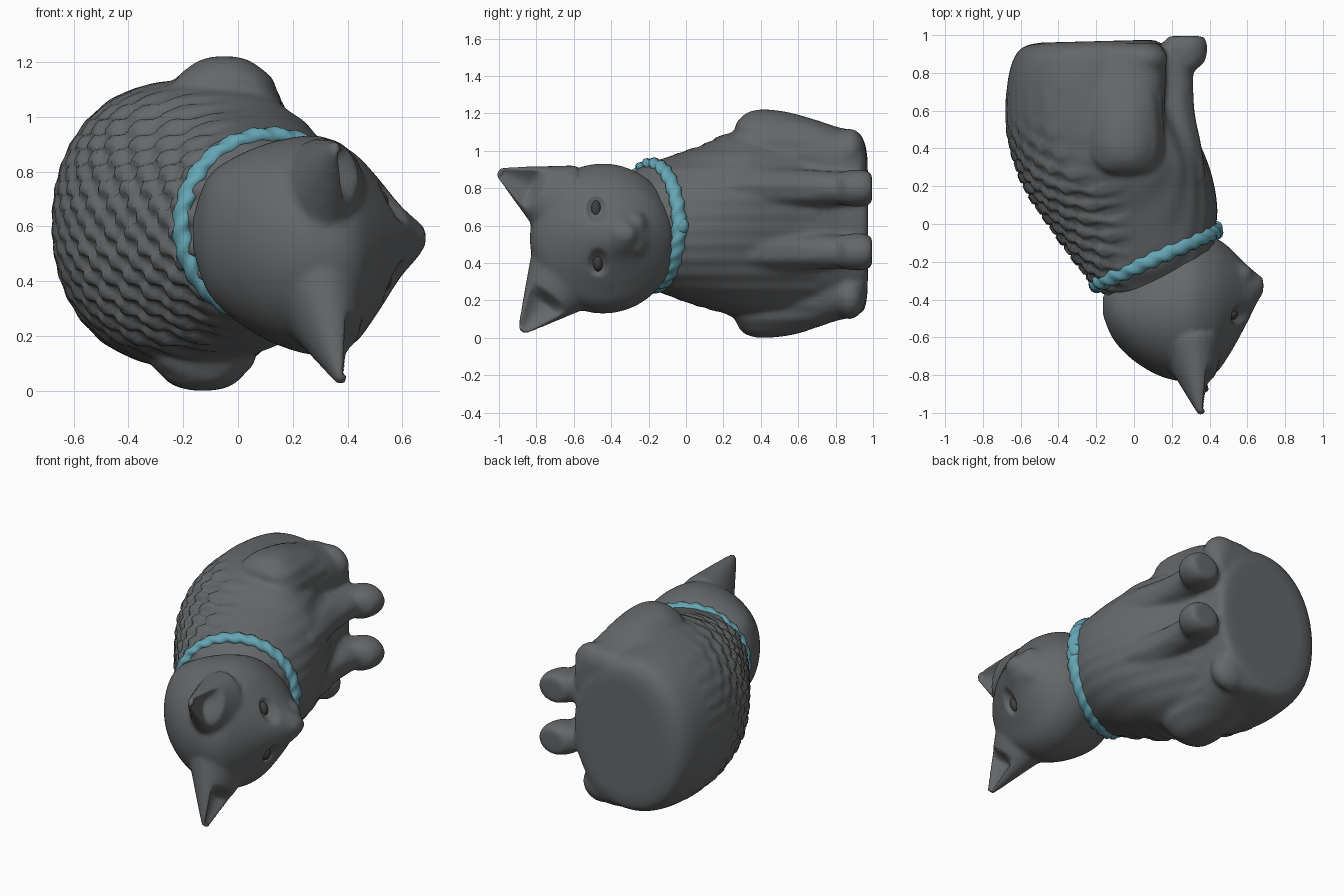
import bpy, bmesh, math
from mathutils import Vector, Matrix

if "Cube" in bpy.data.objects:
    bpy.data.objects.remove(bpy.data.objects["Cube"])

# The seated cat lies along the ground: its "up" is -y, it looks toward +x, z is its left/right.


def material(name, col):
    m = bpy.data.materials.new(name)
    m.diffuse_color = (*col, 1)
    m.use_nodes = True
    m.node_tree.nodes["Principled BSDF"].inputs["Base Color"].default_value = m.diffuse_color
    return m


FUR = material("charcoal", (0.13, 0.135, 0.14))
DARK = material("dark_eye", (0.05, 0.05, 0.05))
BLUE = material("blue", (0.13, 0.38, 0.46))


def clamp(v, lo=0.0, hi=1.0):
    return max(lo, min(hi, v))


def catmull(rows, steps=5):
    out = []
    for i in range(len(rows) - 1):
        p = [rows[int(clamp(i + k, 0, len(rows) - 1))] for k in (-1, 0, 1, 2)]
        for s in range(steps):
            t = s / steps
            out.append([0.5 * (2 * b + (c - a) * t + (2 * a - 5 * b + 4 * c - d) * t * t
                               + (3 * b - a - 3 * c + d) * t ** 3) for a, b, c, d in zip(*p)])
    return out + [list(rows[-1])]


def loft(bm, rows, n=40, power=2.0):
    """Each row: two opposite (x, y) points of an oval ring, then its z range."""
    rings = []
    for ax, ay, bx, by, z1, z2 in catmull(rows):
        ring = []
        for k in range(n):
            t = 2 * math.pi * k / n
            c = math.copysign(abs(math.cos(t)) ** (2 / power), math.cos(t))
            s = math.copysign(abs(math.sin(t)) ** (2 / power), math.sin(t))
            ring.append(bm.verts.new(((ax + bx) / 2 + c * (bx - ax) / 2,
                                      (ay + by) / 2 + c * (by - ay) / 2,
                                      (z1 + z2) / 2 + s * (z2 - z1) / 2)))
        rings.append(ring)
    faces = [bm.faces.new(rings[0]), bm.faces.new(rings[-1][::-1])]
    for a, b in zip(rings, rings[1:]):
        for k in range(n):
            j = (k + 1) % n
            faces.append(bm.faces.new((a[k], b[k], b[j], a[j])))
    bmesh.ops.recalc_face_normals(bm, faces=faces)


def ball(bm, centre, radii):
    m = Matrix.Translation(centre) @ Matrix.Diagonal((*radii, 1))
    bmesh.ops.create_uvsphere(bm, u_segments=24, v_segments=14, radius=1, matrix=m)


def cone(bm, base, tip, r1, r2, flat):
    base, tip = Vector(base), Vector(tip)
    d = tip - base
    m = (Matrix.Translation((base + tip) / 2) @ Matrix.Diagonal((flat, 1, 1, 1))
         @ d.to_track_quat('Z', 'Y').to_matrix().to_4x4())
    bmesh.ops.create_cone(bm, cap_ends=True, segments=28, radius1=r1, radius2=r2,
                          depth=d.length, matrix=m)


def finish(bm, name, mat):
    me = bpy.data.meshes.new(name)
    bm.to_mesh(me)
    bm.free()
    ob = bpy.data.objects.new(name, me)
    bpy.context.collection.objects.link(ob)
    me.materials.append(mat)
    me.shade_smooth()
    return ob


def fuse(ob, voxel, smooth):
    """Melt the pieces into one skin; return copies of its points and normals."""
    r = ob.modifiers.new("fuse", 'REMESH')
    r.mode, r.voxel_size = 'VOXEL', voxel
    s = ob.modifiers.new("soften", 'SMOOTH')
    s.factor, s.iterations = 0.5, smooth
    bpy.context.view_layer.objects.active = ob
    for m in list(ob.modifiers):
        bpy.ops.object.modifier_apply(modifier=m.name)
    ob.data.shade_smooth()
    return [(v.co.copy(), v.normal.copy()) for v in ob.data.vertices]


def move_points(ob, points):
    ob.data.vertices.foreach_set("co", [c for p in points for c in p])
    ob.data.update()


# Torso, from neck to seat
bm = bmesh.new()
loft(bm, [(-0.05, -0.45, 0.42, -0.24, 0.33, 0.81), (-0.20, -0.33, 0.43, -0.05, 0.27, 0.93),
          (-0.33, -0.17, 0.44, 0.08, 0.21, 0.98), (-0.45, 0.00, 0.42, 0.22, 0.16, 1.04),
          (-0.58, 0.20, 0.38, 0.35, 0.11, 1.11), (-0.66, 0.42, 0.31, 0.50, 0.09, 1.13),
          (-0.68, 0.60, 0.24, 0.64, 0.09, 1.13), (-0.665, 0.78, 0.18, 0.80, 0.10, 1.12),
          (-0.63, 0.89, 0.15, 0.92, 0.12, 1.10), (-0.58, 0.94, 0.13, 0.965, 0.15, 1.05),
          (-0.50, 0.96, 0.08, 0.975, 0.22, 0.98)], n=64, power=2.15)

# Haunches with tucked hind paws
for side in (0, 1):
    rows = []
    for y, x0, x1, top in ((0.26, -0.13, 0.03, 1.10), (0.29, -0.22, 0.12, 1.18),
                           (0.40, -0.26, 0.16, 1.22), (0.60, -0.26, 0.16, 1.195),
                           (0.80, -0.25, 0.17, 1.13), (0.92, -0.22, 0.16, 1.10),
                           (0.96, -0.18, 0.12, 1.03)):
        z1, z2 = 0.76, top
        if side:
            z1, z2, x0, x1 = 1.22 - top, 0.46, x0 - 0.08, x1 - 0.08
        rows.append((x0, y, x1, y, z1, z2))
    loft(bm, rows, power=2.3)
    ball(bm, (0.05 - 0.06 * side, 0.875, 0.22 if side else 1.0), (0.13, 0.085, 0.12))

# Front legs and paws
for z in (0.46, 0.80):
    loft(bm, [(0.10, 0.15, 0.38, 0.25, z - 0.10, z + 0.10),
              (0.10, 0.40, 0.355, 0.42, z - 0.11, z + 0.11),
              (0.10, 0.60, 0.32, 0.60, z - 0.10, z + 0.10),
              (0.11, 0.80, 0.315, 0.80, z - 0.09, z + 0.09),
              (0.13, 0.95, 0.33, 0.95, z - 0.09, z + 0.09)])
    loft(bm, [(0.20, 0.82, 0.33, 0.82, z - 0.08, z + 0.08),
              (0.16, 0.86, 0.375, 0.86, z - 0.095, z + 0.095),
              (0.15, 0.94, 0.39, 0.94, z - 0.10, z + 0.10),
              (0.18, 0.995, 0.37, 0.995, z - 0.08, z + 0.08)])
body = finish(bm, "body", FUR)

# Tufted coat down the back, fading on flanks and seat
points = []
for co, normal in fuse(body, 0.017, 5):
    x, y, z = co
    fade = clamp(-x / 0.2) * clamp((0.6 - y) / 0.4)
    fade *= clamp((0.52 - abs(z - 0.61)) / 0.12, 0.15)
    wave = math.sin(2 * math.pi * z / 0.11) * math.sin(2 * math.pi * (y - 0.3 * x) / 0.13)
    ridge = math.sin(2 * math.pi * z / 0.08) * (0.002 if y < 0.7 else 0)
    points.append(co + normal * (clamp(wave * 1.5, -0.6, 0.6) * 0.02 * fade + ridge))
move_points(body, points)

# Head, lofted from the nape to the nose
bm = bmesh.new()
loft(bm, [(-0.165, -0.48, -0.165, -0.38, 0.52, 0.63), (-0.11, -0.61, -0.11, -0.31, 0.36, 0.78),
          (0.00, -0.725, 0.00, -0.20, 0.25, 0.86), (0.15, -0.81, 0.15, -0.10, 0.165, 0.915),
          (0.30, -0.835, 0.30, -0.05, 0.13, 0.93), (0.42, -0.80, 0.42, -0.07, 0.17, 0.87),
          (0.50, -0.70, 0.50, -0.12, 0.27, 0.79), (0.59, -0.54, 0.59, -0.21, 0.41, 0.68),
          (0.65, -0.42, 0.65, -0.26, 0.48, 0.625),
          (0.685, -0.365, 0.685, -0.285, 0.53, 0.59)], n=48)
EARS = ((Vector((0.31, -0.68, 0.73)), Vector((0.365, -1.005, 0.89))),
        (Vector((0.31, -0.66, 0.31)), Vector((0.39, -0.88, 0.035))))
for base, tip in EARS:
    cone(bm, base, tip, 0.215, 0.025, 0.72)
# Soft muzzle
for z in (0.51, 0.60):
    ball(bm, (0.55, -0.275, z), (0.085, 0.07, 0.08))
head = finish(bm, "head", FUR)

# Press in the ear cups and eye sockets
EYES = (Vector((0.565, -0.48, 0.685)), Vector((0.575, -0.47, 0.405)))
points = []
for co, normal in fuse(head, 0.015, 5):
    dent = 0
    for base, tip in EARS:
        axis = tip - base
        s = (co - base).dot(axis) / axis.length_squared
        mid = base.lerp(tip, s)
        if 0.35 < s < 0.95 and co.x > mid.x:
            r = 0.215 - 0.19 * s
            w = Vector((0, co.y - mid.y, co.z - mid.z)).length / (0.85 * r)
            dent = max(dent, 0.75 * r * clamp(1 - w * w) * clamp((s - 0.35) / 0.15))
    for e in EYES:
        w = math.hypot((co.y - e.y) / 0.055, (co.z - e.z) / 0.075)
        if co.x > 0.4:
            dent = max(dent, 0.045 * clamp(1 - w * w))
    points.append(co - Vector((dent, 0, 0)))
move_points(head, points)

# Eyes
for i, e in enumerate(EYES):
    bm = bmesh.new()
    ball(bm, e - Vector((0.055, 0, 0)), (0.04, 0.028, 0.05))
    finish(bm, f"eye_{i + 1}", DARK)

# Twisted collar on a tilted oval
bm = bmesh.new()
centre = Vector((0.115, -0.18, 0.60))
along, side = Vector((0.32, 0.143, 0)), Vector((0, 0, 0.33))
up = Vector((0.143, -0.32, 0)).normalized()
N, M = 160, 12
grid = []
for i in range(N):
    a = 2 * math.pi * i / N
    radial = along * math.cos(a) + side * math.sin(a)
    ring = []
    for k in range(M):
        b = 2 * math.pi * k / M
        r = 1 + 0.16 * math.sin(2 * b + 26 * a)
        ring.append(bm.verts.new(centre + radial + radial.normalized() * (0.032 * r * math.cos(b))
                                 + up * (0.04 * r * math.sin(b))))
    grid.append(ring)
for i in range(N):
    for k in range(M):
        p, q, j = grid[i], grid[(i + 1) % N], (k + 1) % M
        bm.faces.new((p[k], q[k], q[j], p[j]))
bmesh.ops.recalc_face_normals(bm, faces=bm.faces)
finish(bm, "collar", BLUE)

# Small pendant at the throat
bm = bmesh.new()
ball(bm, (0.44, -0.025, 0.60), (0.03, 0.04, 0.045))
finish(bm, "collar_pendant", BLUE)
